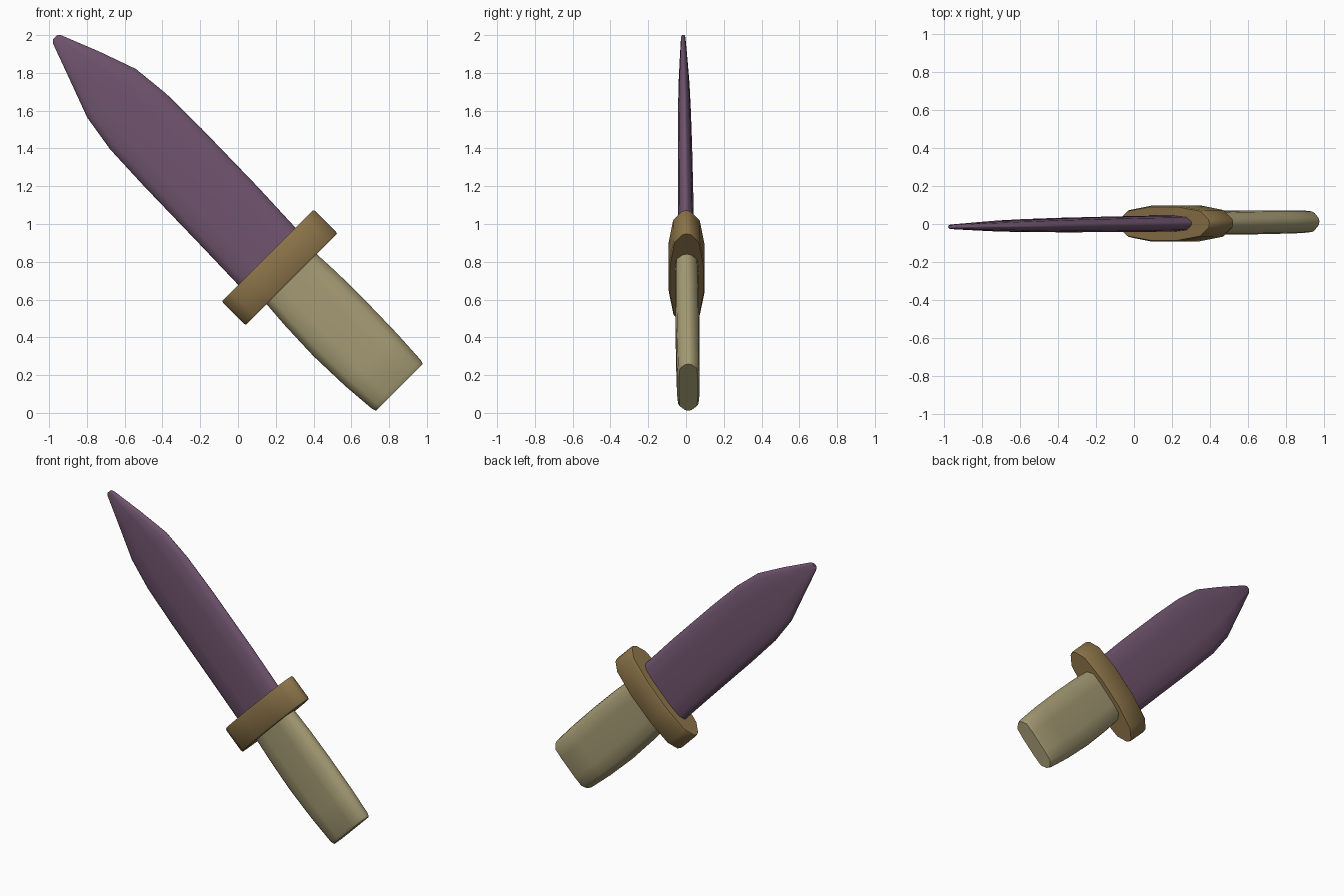
import bpy, bmesh, math
from mathutils import Vector

if "Cube" in bpy.data.objects:
    bpy.data.objects.remove(bpy.data.objects["Cube"])

S = math.sqrt(0.5)


def place(a, b, y):
    """a runs along the knife towards the tip, b across its width."""
    return Vector(((b - a) * S, y + 0.007 - 0.0105 * a, (a + b) * S))


def material(name, rgb):
    m = bpy.data.materials.new(name)
    m.diffuse_color = (*rgb, 1)
    m.use_nodes = True
    m.node_tree.nodes["Principled BSDF"].inputs["Base Color"].default_value = m.diffuse_color
    return m


def loft(name, stations, section, mat, angle):
    """stations: (a, b_low, b_high, half thickness); section: quarter outline, edge to middle."""
    upper = section + [(-u, t) for u, t in reversed(section) if u > 0]
    ring = upper + [(u, -t) for u, t in reversed(upper) if t > 0]
    bm = bmesh.new()
    rows = []
    for a, lo, hi, th in stations:
        mid, half = (lo + hi) / 2, (hi - lo) / 2
        rows.append([bm.verts.new(place(a, mid + u * half, t * th)) for u, t in ring])
    n = len(ring)
    for r0, r1 in zip(rows, rows[1:]):
        for i in range(n):
            j = (i + 1) % n
            bm.faces.new((r0[i], r0[j], r1[j], r1[i]))
    bm.faces.new(rows[0])
    bm.faces.new(rows[-1])
    bmesh.ops.recalc_face_normals(bm, faces=bm.faces)
    me = bpy.data.meshes.new(name)
    bm.to_mesh(me)
    bm.free()
    me.materials.append(mat)
    ob = bpy.data.objects.new(name, me)
    bpy.context.collection.objects.link(ob)
    bpy.ops.object.select_all(action='DESELECT')
    ob.select_set(True)
    bpy.context.view_layer.objects.active = ob
    bpy.ops.object.shade_smooth_by_angle(angle=math.radians(angle))
    return ob


purple = material("blade purple", (0.162, 0.089, 0.156))
bronze = material("guard bronze", (0.258, 0.171, 0.065))
tan = material("handle tan", (0.376, 0.328, 0.174))

# Blade: lens section tapering to a blunt tip
loft("blade", [
    (0.40, 0.478, 0.905, 0.042),
    (0.77, 0.488, 0.920, 0.041),
    (1.20, 0.497, 0.928, 0.038),
    (1.465, 0.508, 0.926, 0.034),
    (1.67, 0.541, 0.905, 0.029),
    (1.87, 0.615, 0.834, 0.021),
    (2.075, 0.690, 0.752, 0.012),
    (2.092, 0.705, 0.738, 0.008),
], [(1, 0), (0.97, 0.3), (0.82, 0.8), (0.4, 1)], purple, 70)

# Guard: wide block, thickest in the middle with pointed ends
loft("guard", [
    (0.300, 0.360, 1.040, 0.088),
    (0.312, 0.356, 1.045, 0.095),
    (0.465, 0.356, 1.045, 0.095),
    (0.477, 0.360, 1.040, 0.088),
], [(1, 0), (0.98, 0.25), (0.8, 0.74), (0.3, 1)], bronze, 50)

# Handle: slightly bulging grip
loft("handle", [
    (-0.509, 0.525, 0.875, 0.050),
    (-0.485, 0.517, 0.882, 0.060),
    (-0.30, 0.502, 0.892, 0.062),
    (-0.07, 0.495, 0.897, 0.063),
    (0.15, 0.503, 0.896, 0.062),
    (0.38, 0.520, 0.885, 0.060),
], [(1, 0), (0.97, 0.35), (0.8, 0.9), (0.4, 1)], tan, 60)
